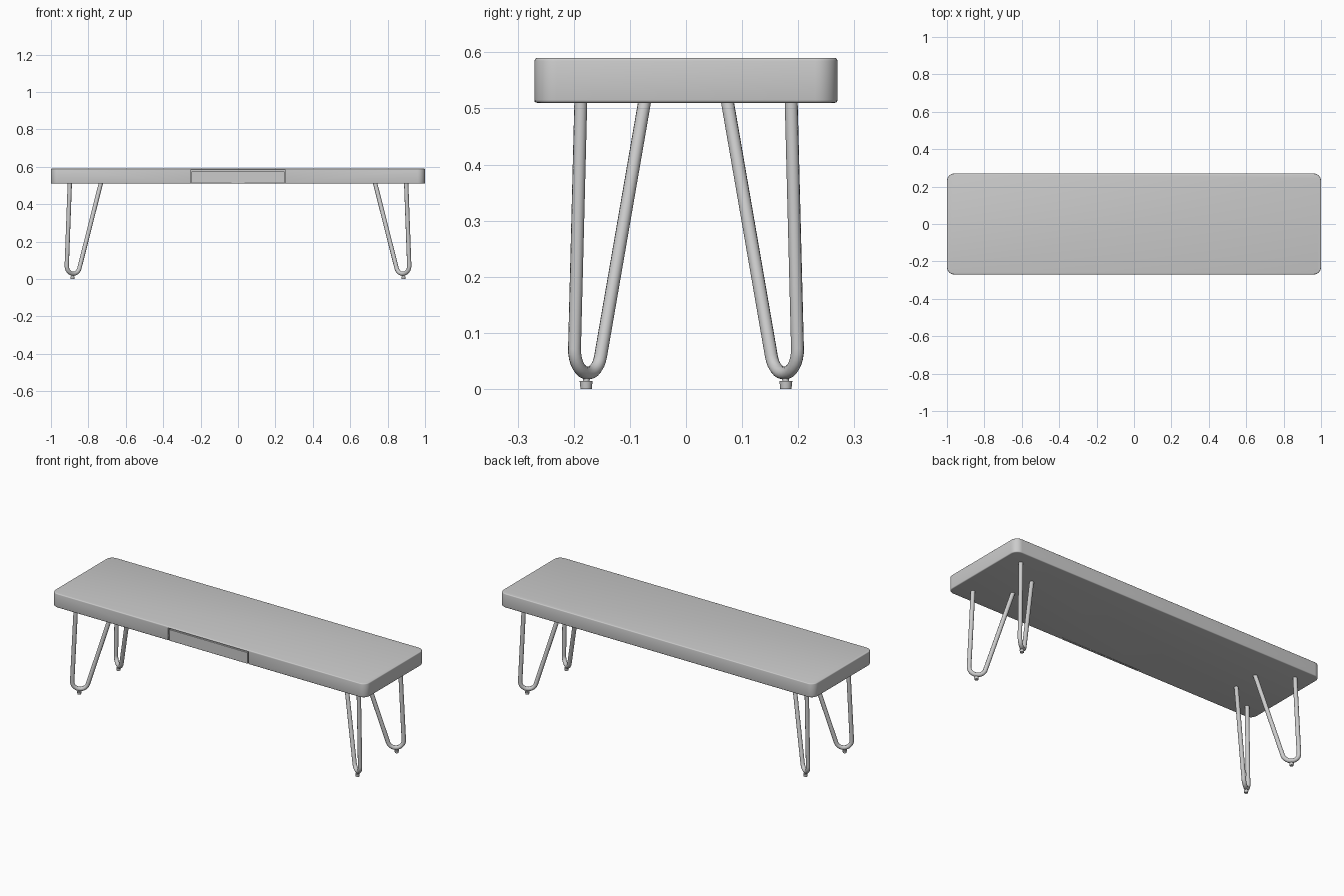
import bpy, bmesh, math
from mathutils import Vector

if "Cube" in bpy.data.objects:
    bpy.data.objects.remove(bpy.data.objects["Cube"])

grey = bpy.data.materials.new("satin grey")
grey.diffuse_color = (0.6, 0.6, 0.6, 1)
grey.use_nodes = True
grey.node_tree.nodes["Principled BSDF"].inputs["Base Color"].default_value = grey.diffuse_color


def finish(obj, angle=40):
    obj.data.materials.clear()
    obj.data.materials.append(grey)
    bpy.ops.object.select_all(action='DESELECT')
    obj.select_set(True)
    bpy.context.view_layer.objects.active = obj
    bpy.ops.object.shade_smooth_by_angle(angle=math.radians(angle))


def box(name, x, y, z):
    """Box from (min, max) ranges."""
    bm = bmesh.new()
    bmesh.ops.create_cube(bm, size=1)
    for v in bm.verts:
        v.co = [r[0] if c < 0 else r[1] for c, r in zip(v.co, (x, y, z))]
    mesh = bpy.data.meshes.new(name)
    bm.to_mesh(mesh)
    bm.free()
    obj = bpy.data.objects.new(name, mesh)
    bpy.context.collection.objects.link(obj)
    return obj


def bevel(obj, width, segments, test):
    """Bevel the edges that pass the test."""
    bm = bmesh.new()
    bm.from_mesh(obj.data)
    edges = [e for e in bm.edges if test(e)]
    bmesh.ops.bevel(bm, geom=edges, offset=width, segments=segments,
                    profile=0.5, affect='EDGES')
    bm.to_mesh(obj.data)
    bm.free()


def upright(e):
    return abs(e.verts[0].co.z - e.verts[1].co.z) > 0.01


# Bench top: rounded plan corners, softened rims
top = box("bench_top", (-1, 1), (-0.27, 0.27), (0.51, 0.59))
bevel(top, 0.04, 8, upright)
bevel(top, 0.005, 3, lambda e: not upright(e))

# Pocket for the drawer front, open at the bottom
pocket = box("drawer_pocket_cutter", (-0.255, 0.255), (-0.4, -0.255), (0.4, 0.582))
pocket.hide_render = True
pocket.hide_viewport = True
cut = top.modifiers.new("drawer pocket", 'BOOLEAN')
cut.operation = 'DIFFERENCE'
cut.solver = 'EXACT'
cut.object = pocket
bpy.context.view_layer.objects.active = top
bpy.ops.object.modifier_apply(modifier=cut.name)
finish(top)

# Drawer front sitting in the pocket
drawer = box("drawer_front", (-0.249, 0.249), (-0.27, -0.257), (0.511, 0.576))
bevel(drawer, 0.001, 1, lambda e: True)
finish(drawer)

# Hairpin legs: a bent rod in a vertical plane set diagonally
CENTRE = Vector((0.881, 0.175, 0.07))
ACROSS = Vector((0.825, 0.565, 0)).normalized()
RADIUS, TOP = 0.042, 0.515
outer, inner = math.radians(2.6), math.radians(-163)


def rod_points():
    pts = [(0.022, TOP - CENTRE.z)]
    for i in range(15):
        a = outer + (inner - outer) * i / 14
        pts.append((RADIUS * math.cos(a), RADIUS * math.sin(a)))
    pts.append((-0.180, TOP - CENTRE.z))
    return [CENTRE + ACROSS * u + Vector((0, 0, w)) for u, w in pts]


def hairpin(name, sx, sy):
    curve = bpy.data.curves.new(name, 'CURVE')
    curve.dimensions = '3D'
    curve.bevel_depth = 0.0115
    curve.bevel_resolution = 4
    curve.use_fill_caps = True
    pts = rod_points()
    spline = curve.splines.new('POLY')
    spline.points.add(len(pts) - 1)
    for p, co in zip(spline.points, pts):
        p.co = (co.x * sx, co.y * sy, co.z, 1)
    obj = bpy.data.objects.new(name, curve)
    bpy.context.collection.objects.link(obj)
    bpy.ops.object.select_all(action='DESELECT')
    obj.select_set(True)
    bpy.context.view_layer.objects.active = obj
    bpy.ops.object.convert(target='MESH')
    finish(bpy.context.view_layer.objects.active)


def disc(name, x, y, low, high, r_low, r_high):
    bpy.ops.mesh.primitive_cone_add(vertices=20, radius1=r_low, radius2=r_high,
                                    depth=high - low, location=(x, y, (low + high) / 2))
    bpy.context.object.name = name
    finish(bpy.context.object)


for sx, side in ((-1, "left"), (1, "right")):
    for sy, end in ((-1, "front"), (1, "back")):
        tag = f"{end}_{side}"
        hairpin("leg_" + tag, sx, sy)
        # Levelling foot with a narrow neck
        x, y = 0.885 * sx, 0.178 * sy
        disc("foot_" + tag, x, y, 0, 0.014, 0.010, 0.0115)
        disc("foot_neck_" + tag, x, y, 0.012, 0.022, 0.006, 0.006)
